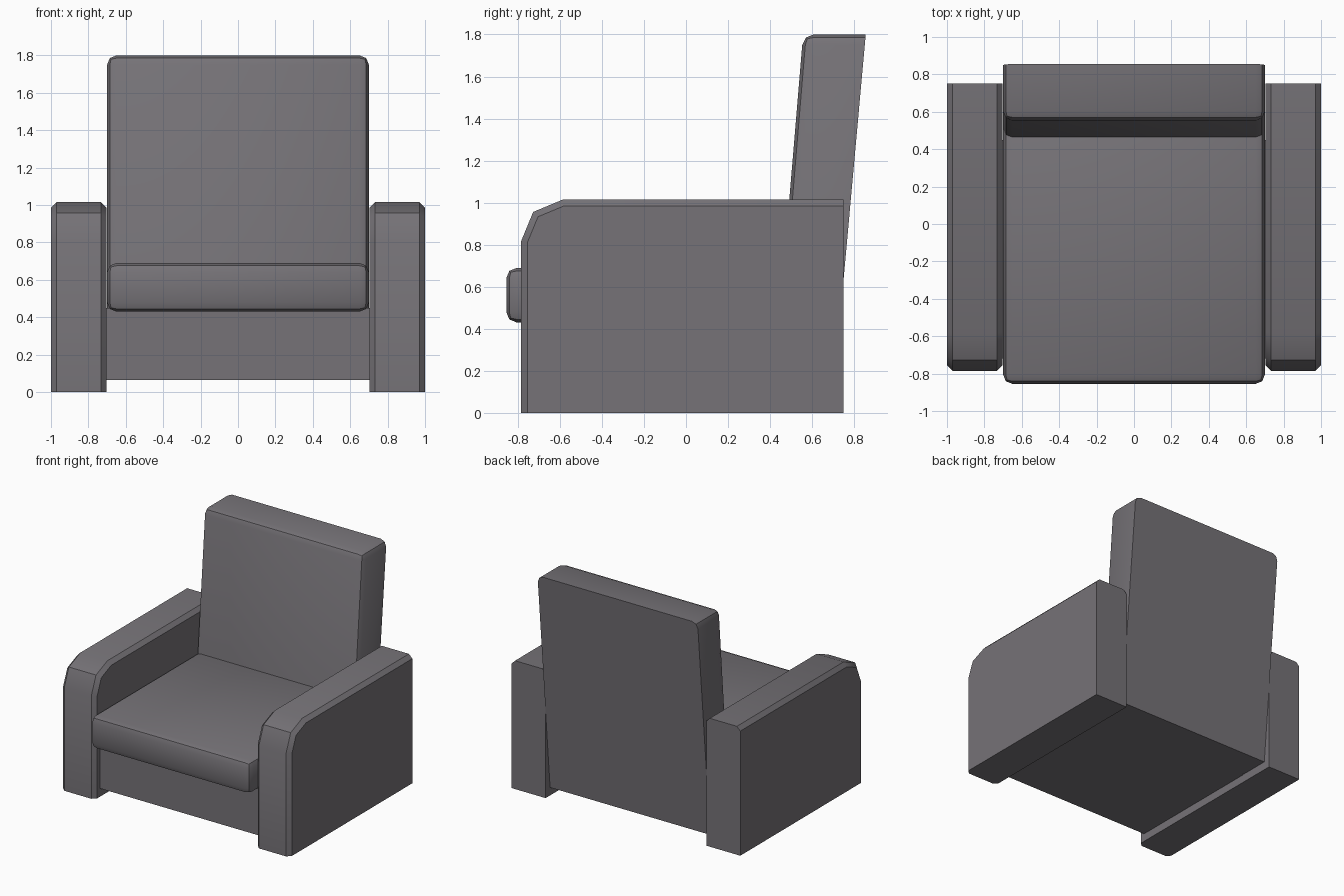
import bpy, bmesh, math

if "Cube" in bpy.data.objects:
    bpy.data.objects.remove(bpy.data.objects["Cube"])

fabric = bpy.data.materials.new("dark grey fabric")
fabric.diffuse_color = (0.18, 0.17, 0.185, 1)
fabric.use_nodes = True
fabric.node_tree.nodes["Principled BSDF"].inputs["Base Color"].default_value = fabric.diffuse_color


def prism(profile, x0, x1):
    """Extrude a (y, z) side profile from x0 to x1."""
    bm = bmesh.new()
    face = bm.faces.new([bm.verts.new((x0, y, z)) for y, z in profile])
    res = bmesh.ops.extrude_face_region(bm, geom=[face])
    moved = [g for g in res["geom"] if isinstance(g, bmesh.types.BMVert)]
    bmesh.ops.translate(bm, verts=moved, vec=(x1 - x0, 0, 0))
    bmesh.ops.recalc_face_normals(bm, faces=bm.faces)
    return bm


def bevel(bm, test, width, segments):
    """Bevel the edges whose two end points pass the test."""
    edges = [e for e in bm.edges if test(e.verts[0].co, e.verts[1].co)]
    bmesh.ops.bevel(bm, geom=edges, offset=width, offset_type='OFFSET',
                    segments=segments, profile=0.5, affect='EDGES')


def finish(bm, name):
    mesh = bpy.data.meshes.new(name)
    bmesh.ops.recalc_face_normals(bm, faces=bm.faces)
    bm.to_mesh(mesh)
    bm.free()
    mesh.materials.append(fabric)
    obj = bpy.data.objects.new(name, mesh)
    bpy.context.collection.objects.link(obj)
    bpy.ops.object.select_all(action='DESELECT')
    obj.select_set(True)
    bpy.context.view_layer.objects.active = obj
    bpy.ops.object.shade_smooth_by_angle(angle=math.radians(35))


# Armrests: clipped front top corner, chamfered along front and top
arm_profile = [(-0.785, 0), (-0.785, 0.815), (-0.727, 0.956), (-0.585, 1.015),
               (0.75, 1.015), (0.75, 0)]
for side, name in ((-1, "left_armrest"), (1, "right_armrest")):
    arm = prism(arm_profile, side * 0.703, side * 1.0)
    bevel(arm, lambda a, b: abs(a.x - b.x) < 1e-4
          and not (a.z < 0.01 and b.z < 0.01)
          and not (a.y > 0.74 and b.y > 0.74), 0.03, 1)
    finish(arm, name)

# Base between the armrests
finish(prism([(-0.72, 0.065), (-0.72, 0.45), (0.45, 0.45), (0.45, 0.065)],
             -0.704, 0.704), "base")

# Seat cushion, rounded all round
cushion = prism([(-0.855, 0.43), (-0.855, 0.69), (0.55, 0.69), (0.55, 0.43)],
                -0.7, 0.7)
bevel(cushion, lambda a, b: True, 0.05, 2)
finish(cushion, "seat_cushion")

# Leaning backrest: front outline and top corners rounded, rear edges crisp
back = prism([(0.412, 0.065), (0.557, 1.8), (0.855, 1.8), (0.698, 0.065)],
             -0.7, 0.7)


def back_edge(a, b):
    along_top = a.z > 1.7 and b.z > 1.7
    is_front = a.y < 0.6 and b.y < 0.6
    corner = along_top and abs(a.x - b.x) < 1e-4
    return corner or (is_front and (a.z > 1 or b.z > 1))


bevel(back, back_edge, 0.05, 2)
finish(back, "backrest")
